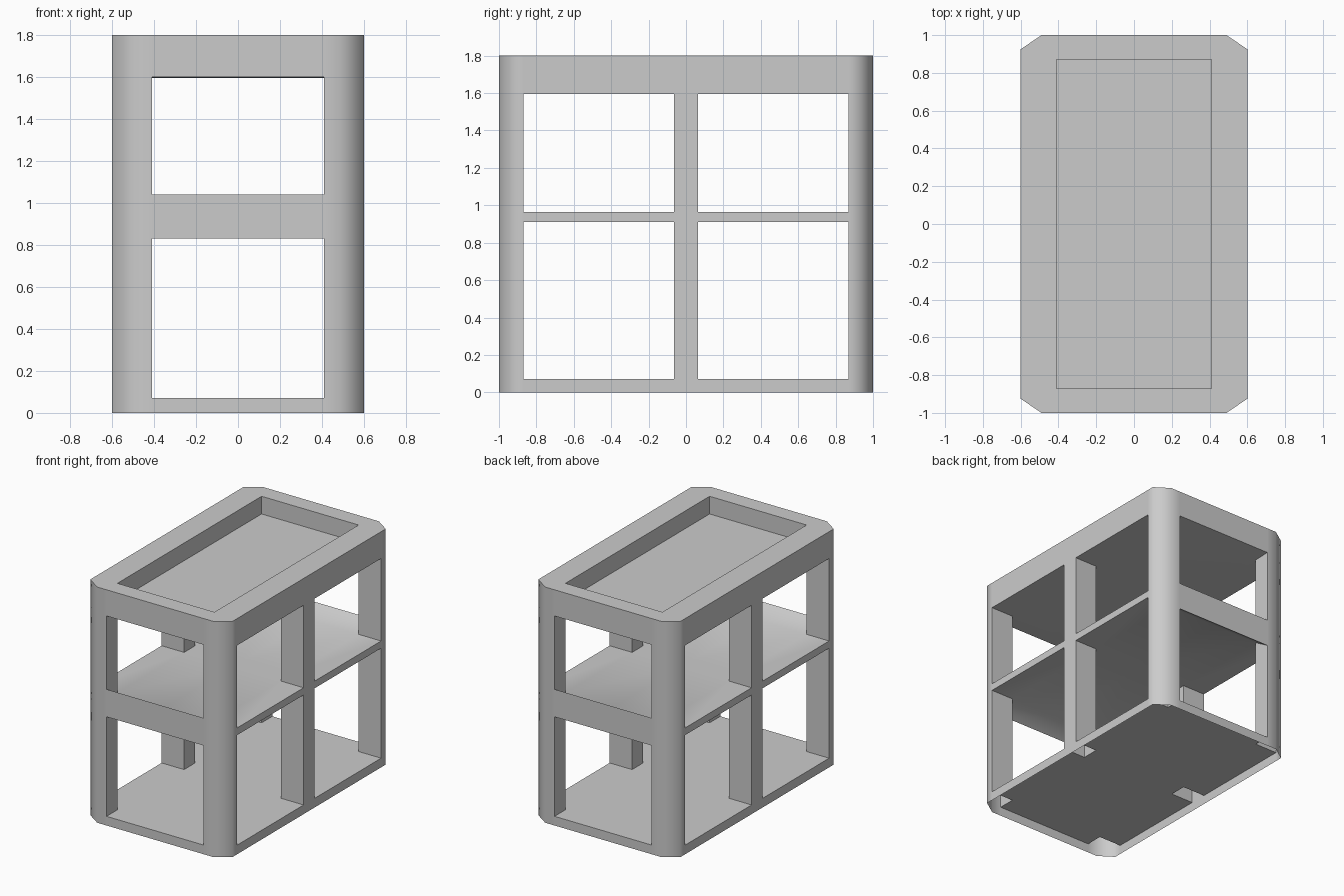
import bpy
import bmesh
import math
from mathutils import Vector

if "Cube" in bpy.data.objects:
    bpy.data.objects.remove(bpy.data.objects["Cube"])

# Level heights: window edges on the short ends (E) and the long sides (S)
E = [0, 0.07, 0.83, 1.04, 1.60, 1.80]
S = [0, 0.07, 0.91, 0.965, 1.595, 1.80]
IX, IY, MY = 0.41, 0.87, 0.065      # inner corner and half width of middle post
OX, OY = 0.60, 1.00                 # outer size
CX, CY = 0.49, 0.925                # where the corner chamfer starts and ends
TRAY_Z = 1.665


def quarter_part(name, faces):
    """Build one quarter from (points, facing) pairs, then mirror in x and y."""
    bm = bmesh.new()
    for pts, facing in faces:
        f = bm.faces.new([bm.verts.new(p) for p in pts])
        f.normal_update()
        if f.normal.dot(Vector(facing)) < 0:
            f.normal_flip()
    bmesh.ops.remove_doubles(bm, verts=bm.verts, dist=0.0005)
    me = bpy.data.meshes.new(name)
    bm.to_mesh(me)
    bm.free()
    ob = bpy.data.objects.new(name, me)
    bpy.context.collection.objects.link(ob)
    mod = ob.modifiers.new("Mirror", 'MIRROR')
    mod.use_axis = (True, True, False)
    bpy.ops.object.select_all(action='DESELECT')
    ob.select_set(True)
    bpy.context.view_layer.objects.active = ob
    bpy.ops.object.modifier_apply(modifier=mod.name)
    bpy.ops.object.shade_smooth_by_angle(angle=math.radians(60))
    return ob


def upright(a, b, row, facing):
    """Vertical quad between two columns (x, y, levels) across one row."""
    pts = [(a[0], a[1], a[2][row]), (b[0], b[1], b[2][row]),
           (b[0], b[1], b[2][row + 1]), (a[0], a[1], a[2][row + 1])]
    return pts, facing


def flat(points, z, facing):
    return [(x, y, z) for x, y in points], facing


def rect(x0, x1, y0, y1):
    return [(x0, y0), (x1, y0), (x1, y1), (x0, y1)]


UP, DOWN = (0, 0, 1), (0, 0, -1)

# Outer frame: wall strip with window openings, plus the top rim
cols = [(0, OY, E), (IX, OY, E), (CX, OY, E), (OX, CY, S),
        (OX, IY, S), (OX, MY, S), (OX, 0, S)]
frame = []
for i in range(len(cols) - 1):
    for row in range(5):
        if i in (0, 4) and row in (1, 3):
            continue
        frame.append(upright(cols[i], cols[i + 1], row, (1, 1, 0)))
frame += [
    flat(rect(0, IX, IY, OY), 1.8, UP),
    flat([(IX, IY), (OX, IY), (OX, CY), (CX, OY), (IX, OY)], 1.8, UP),
    flat(rect(IX, OX, MY, IY), 1.8, UP),
    flat(rect(IX, OX, 0, MY), 1.8, UP),
]
quarter_part("outer_frame", frame)

# Inner faces of the corner posts and middle side posts
posts = []
for row in (1, 3):
    posts += [
        upright((IX, OY, E), (IX, IY, S), row, (-1, 0, 0)),
        upright((IX, IY, S), (OX, IY, S), row, (0, -1, 0)),
        upright((OX, MY, S), (IX, MY, S), row, (0, 1, 0)),
        upright((IX, MY, S), (IX, 0, S), row, (-1, 0, 0)),
    ]
quarter_part("inner_posts", posts)

# Floor, middle shelf and ceiling, notched round the posts, sloped at the ends
for name, rows in (("floor_panel", [1]), ("middle_shelf", [2, 3]), ("ceiling_panel", [4])):
    sheets = []
    for r in rows:
        d = UP if r in (1, 3) else DOWN
        s, e = S[r], E[r]
        sheets += [
            flat(rect(0, IX, 0, MY), s, d),
            flat(rect(0, IX, MY, IY), s, d),
            flat(rect(IX, OX, MY, IY), s, d),
            ([(0, IY, s), (IX, IY, s), (IX, OY, e), (0, OY, e)], d),
        ]
    quarter_part(name, sheets)

# Recessed tray in the top
T = [TRAY_Z, 1.8]
quarter_part("top_tray", [
    flat(rect(0, IX, 0, IY), TRAY_Z, UP),
    upright((0, IY, T), (IX, IY, T), 0, (0, -1, 0)),
    upright((IX, IY, T), (IX, 0, T), 0, (-1, 0, 0)),
])
